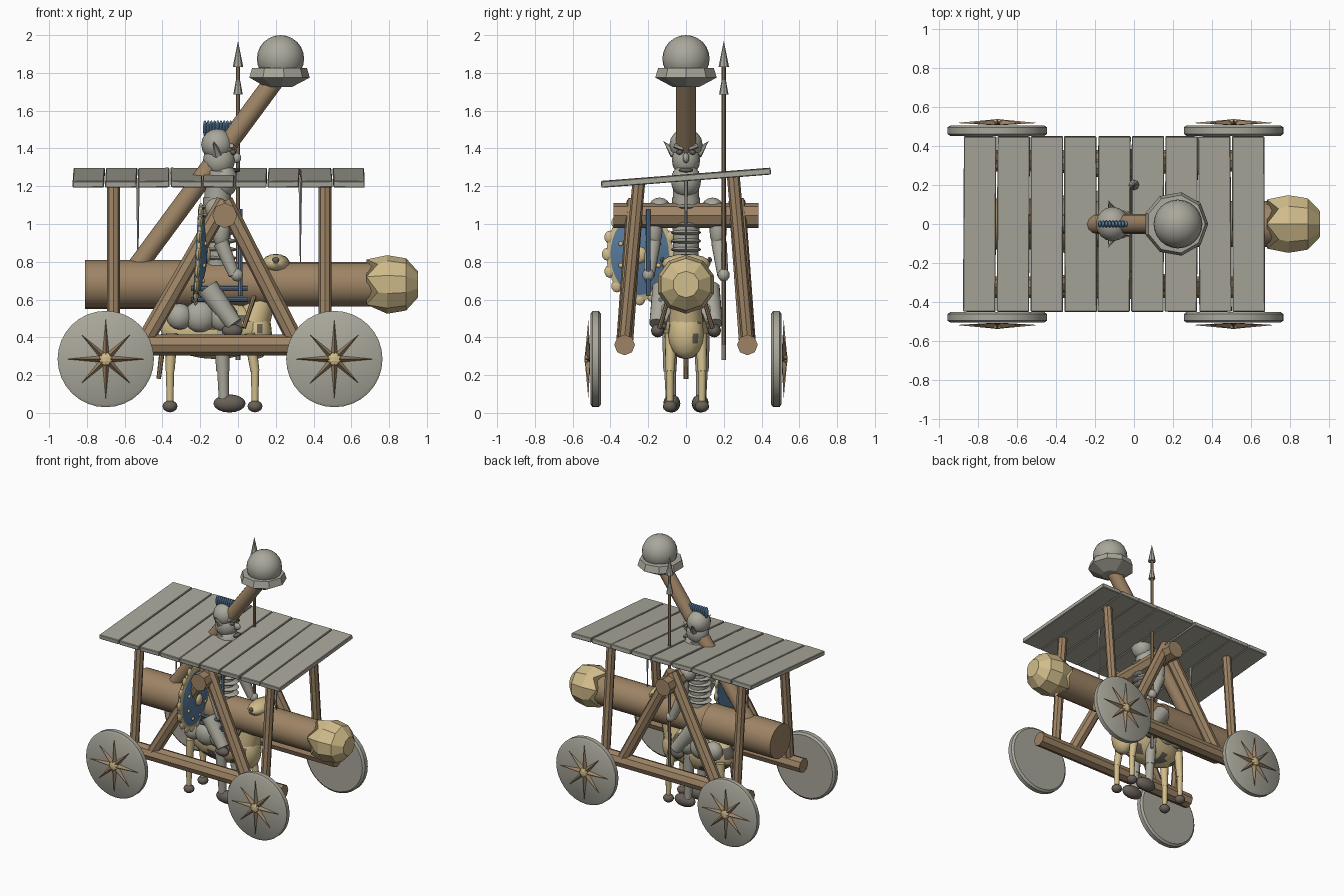
import bpy, bmesh, math, random
from mathutils import Vector, Matrix

random.seed(4)
cube = bpy.data.objects.get("Cube")
if cube:
    bpy.data.objects.remove(cube, do_unlink=True)


def material(name, *rgb):
    mat = bpy.data.materials.new(name)
    mat.use_nodes = True
    mat.diffuse_color = (*rgb, 1)
    mat.node_tree.nodes["Principled BSDF"].inputs["Base Color"].default_value = (*rgb, 1)
    return mat


GREY = material("stone grey", .40, .39, .33)
WOOD = material("brown wood", .34, .23, .13)
TAN = material("pale tan", .64, .51, .26)
BLUE = material("steel blue", .10, .20, .34)
DARK = material("dark leather", .14, .12, .10)


def finish(name, bm, *mats, angle=35):
    mesh = bpy.data.meshes.new(name)
    bmesh.ops.recalc_face_normals(bm, faces=bm.faces)
    bm.to_mesh(mesh)
    bm.free()
    obj = bpy.data.objects.new(name, mesh)
    bpy.context.collection.objects.link(obj)
    for mat in mats:
        mesh.materials.append(mat)
    if angle:
        bpy.ops.object.select_all(action='DESELECT')
        bpy.context.view_layer.objects.active = obj
        obj.select_set(True)
        bpy.ops.object.shade_smooth_by_angle(angle=math.radians(angle))
    return obj


def rod(name, start, end, radius, mat, tip=None, sides=12, angle=35):
    """Round or faceted bar between two points, optionally tapered."""
    start, end = Vector(start), Vector(end)
    axis = end - start
    place = Matrix.Translation((start + end) / 2) @ axis.to_track_quat('Z', 'Y').to_matrix().to_4x4()
    bm = bmesh.new()
    bmesh.ops.create_cone(bm, cap_ends=True, segments=sides, radius1=radius,
                          radius2=radius if tip is None else tip, depth=axis.length, matrix=place)
    return finish(name, bm, mat, angle=angle)


def ball(name, centre, size, *mats, segments=16, angle=50):
    bm = bmesh.new()
    bmesh.ops.create_uvsphere(bm, u_segments=segments, v_segments=max(segments // 2, 5), radius=1,
                              matrix=Matrix.Translation(centre) @ Matrix.Diagonal((*size, 1)))
    return finish(name, bm, *mats, angle=angle)


def lathe(name, profile, place, mats, sides=16, angle=35, jag=0):
    """Spin (radius, height) pairs about local z; jag zigzags the first ring."""
    bm = bmesh.new()
    rings = []
    for level, (r, h) in enumerate(profile):
        ring = []
        for i in range(sides):
            a = math.tau * i / sides
            shift = jag * (-1) ** i if level == 0 else 0
            ring.append(bm.verts.new(place @ Vector((r * math.cos(a), r * math.sin(a), h + shift))))
        rings.append(ring)
    for low, high in zip(rings, rings[1:]):
        for i in range(sides):
            j = (i + 1) % sides
            bm.faces.new((low[i], low[j], high[j], high[i]))
    bm.faces.new(rings[0])
    bm.faces.new(rings[-1])
    return finish(name, bm, *mats, angle=angle)


ALONG_X = Matrix.Rotation(math.pi / 2, 4, 'Y')

# Slanted plank roof
PLANK = .172
for i in range(9):
    bm = bmesh.new()
    bmesh.ops.create_cube(bm, size=1, matrix=Matrix.Diagonal((PLANK - .006, .9, .034, 1)))
    bmesh.ops.bevel(bm, geom=bm.edges[:], offset=.004, affect='EDGES')
    plank = finish(f"roof_plank_{i}", bm, GREY, angle=0)
    plank.location = (-.79 + PLANK * i, 0, 1.245)
    plank.rotation_euler = (.078, random.uniform(-.02, .02), random.uniform(-.008, .008))

# Timber frame, mirrored to both sides
for side, s in (("front", -1), ("back", 1)):
    rod(f"{side}_base_beam", (-.78, s * .325, .36), (.62, s * .325, .36), .055, WOOD, sides=8)
    for end, x in (("rear", -.66), ("fore", .46)):
        rod(f"{side}_{end}_roof_post", (x, s * .33, .34), (x, s * .25, 1.24 + s * .02), .034, WOOD, sides=8)
    for end, x in (("rear", -.5), ("fore", .31)):
        rod(f"{side}_{end}_brace", (x, s * .325, .37), (-.07, s * .27, 1.12), .045, WOOD, sides=8)
rod("pivot_beam", (-.07, -.385, 1.045), (-.07, .385, 1.045), .066, WOOD, sides=8)

# Wheels with star hubs
for x in (-.7, .51):
    for s in (-1, 1):
        outward = Matrix.Translation((x, s * .45, .285)) @ Matrix.Rotation(-s * math.pi / 2, 4, 'X')
        lathe("wheel", [(.24, 0), (.255, .012), (.255, .045), (.24, .055)], outward, [GREY], sides=32)
        bm = bmesh.new()
        hub = bm.verts.new(outward @ Vector((0, 0, .087)))
        points = []
        for i in range(16):
            r = .042 if i % 2 else (.21 if i % 4 == 0 else .185)
            a = math.tau * i / 16
            points.append(bm.verts.new(outward @ Vector((r * math.cos(a), r * math.sin(a), .057 if i % 2 else .067))))
        for i in range(16):
            bm.faces.new((points[i], points[(i + 1) % 16], hub))
        bm.faces.new(points)
        finish("wheel_star", bm, WOOD, angle=0)
        ball("wheel_hub", (x, s * .525, .285), (.036, .014, .036), TAN, segments=8, angle=0)

# Battering ram with a jagged metal head, hung from the roof
rod("ram_log", (-.5, 0, .68), (.75, 0, .68), .118, WOOD, sides=20)
rod("ram_rear", (-.81, 0, .68), (-.22, 0, .68), .13, WOOD, sides=20)
lathe("ram_head", [(.132, .71), (.155, .79), (.138, .89), (.07, .952)],
      Matrix.Translation((0, 0, .68)) @ ALONG_X, [TAN], sides=10, angle=0, jag=.03)
for x in (-.53, .33):
    rod("hanging_spike", (x, 0, 1.24), (x, 0, .8), .011, GREY, tip=.003, sides=6)

# Throwing arm, bowl and stone
rod("throwing_arm", (-.56, 0, .74), (.2, 0, 1.77), .052, WOOD, sides=12)
lathe("arm_bowl", [(.07, 1.725), (.165, 1.775), (.15, 1.825), (.1, 1.828)],
      Matrix.Translation((.215, 0, 0)), [GREY], sides=9, angle=0)
ball("throwing_stone", (.225, 0, 1.875), (.125, .125, .125), GREY, segments=24)

# Mount: patched body, neck, head, legs
body = ball("mount_body", (-.12, 0, .44), (.29, .12, .155), TAN, DARK, segments=24)
for face in body.data.polygons:
    c = face.center
    if math.sin(c.x * 31 + 1) + math.sin(c.y * 37) + math.sin(c.z * 41) > 1.3:
        face.material_index = 1
chest = ball("mount_chest", (.1, 0, .42), (.08, .095, .135), TAN, DARK)
for face in chest.data.polygons:
    if random.random() > .88:
        face.material_index = 1
rod("mount_neck", (.08, 0, .48), (.18, 0, .78), .09, TAN, tip=.06)
ball("mount_head", (.2, 0, .79), (.075, .13, .052), TAN)
rod("mount_tail", (-.39, 0, .42), (-.42, 0, .18), .016, WOOD, tip=.012, sides=8)
for s in (-1, 1):
    ball("mount_eye", (.2, s * .125, .81), (.018, .012, .016), DARK, segments=8)
    rod("mount_horn", (.12, s * .06, .72), (.03, s * .14, .45), .012, WOOD, sides=8)
    for x, lean in ((-.36, .01), (.09, -.03)):
        rod("mount_upper_leg", (x + lean, s * .08, .42), (x, s * .085, .22), .032, TAN, tip=.024)
        rod("mount_shin", (x, s * .085, .23), (x, s * .085, .06), .022, TAN, tip=.018)
        ball("mount_hoof", (x, s * .085, .035), (.04, .038, .032), DARK, segments=12)

# Rider: ribbed torso, limbs
rod("rider_torso", (-.11, 0, .78), (-.11, 0, 1.14), .065, GREY, tip=.075)
for i in range(7):
    ball("torso_rib", (-.105, 0, .82 + i * .045), (.1, .08, .017), GREY)
for z in (.6, .66):
    rod("saddle_strap", (-.25, -.135, z), (.05, -.135, z), .012, BLUE, sides=8)
for s in (-1, 1):
    ball("rider_shoulder", (-.11, s * .14, 1.08), (.065, .06, .06), GREY)
    ball("rider_upper_arm", (-.09, s * .17, .97), (.048, .046, .1), GREY)
    rod("rider_forearm", (-.09, s * .175, .9), (-.02, s * .195, .73), .042, GREY, tip=.03)
    ball("rider_hand", (-.005, s * .2, .73), (.035, .032, .035), GREY, segments=10)
    for x, size in ((-.31, .07), (-.2, .085), (-.08, .08)):
        ball("thigh_armour", (x, s * .105, .51), (size, .06, size), GREY)
    rod("rider_thigh", (-.16, s * .12, .66), (-.02, s * .15, .47), .06, GREY, tip=.045)
    ball("rider_knee_boot", (-.03, s * .15, .435), (.055, .035, .035), DARK)
    rod("standing_leg", (-.09, s * .085, .46), (-.08, s * .085, .22), .042, GREY, tip=.035)
    rod("standing_shin", (-.08, s * .085, .24), (-.075, s * .08, .07), .032, GREY, tip=.028)
    ball("standing_foot", (-.045, s * .075, .05), (.085, .045, .048), DARK)

# Rider head, helmet with comb, pointed ears
rod("rider_neck", (-.11, 0, 1.12), (-.1, 0, 1.28), .07, GREY)
ball("rider_beard", (-.075, 0, 1.23), (.075, .08, .09), GREY)
ball("rider_face", (-.1, 0, 1.34), (.085, .075, .09), GREY)
ball("helmet", (-.11, 0, 1.42), (.085, .088, .085), GREY)
ball("rider_nose", (-.01, 0, 1.35), (.03, .018, .028), GREY, segments=10)
ball("rider_mouth", (-.008, 0, 1.285), (.02, .04, .012), DARK, segments=8)
for s in (-1, 1):
    rod("rider_ear", (-.11, s * .06, 1.37), (-.13, s * .12, 1.44), .028, GREY, tip=0, sides=6)
    ball("rider_eye", (-.026, s * .034, 1.38), (.016, .018, .014), DARK, segments=8)
    rod("brow", (-.018, s * .012, 1.398), (-.035, s * .06, 1.415), .013, GREY, sides=6)
for i in range(9):
    ball("helmet_comb", (-.175 + i * .017, 0, 1.505), (.011, .02, .045), BLUE, segments=8)

# Spear in the rider's hand
rod("spear_shaft", (0, .2, .29), (0, .2, 1.86), .011, WOOD, sides=8)
rod("spear_point", (0, .2, 1.83), (0, .2, 1.97), .028, GREY, tip=0, sides=8)
rod("spear_collar", (0, .2, 1.685), (0, .2, 1.78), .025, GREY, tip=.008, sides=8)
rod("spear_butt", (0, .2, .36), (0, .2, .28), .012, GREY, sides=8)

# Domed oval shield with scalloped rim and studs
lean = Matrix.Translation((-.215, -.245, .84)) @ Matrix.Rotation(.06, 4, 'Y') @ Matrix.Diagonal((1, .72, 1, 1)) @ ALONG_X
shield = lathe("shield", [(.24, -.01), (.245, 0), (.245, .012), (.215, .018), (.16, .035), (.08, .05), (.02, .054)],
               lean, [BLUE, TAN], sides=32)
for face in shield.data.polygons:
    if 32 <= face.index < 96:
        face.material_index = 1
for i in range(16):
    a = math.tau * i / 16
    across, up = math.cos(a), math.sin(a)
    spot = lean @ Vector((up * .237, across * .237, .005))
    ball("shield_scallop", spot, (.014, .03, .035), TAN, segments=8)
    if i % 2:
        ball("shield_stud", lean @ Vector((up * .15, across * .15, .037)), (.012, .013, .013), TAN, segments=8)
ball("shield_boss", lean @ Vector((0, 0, .052)), (.02, .04, .045), TAN, segments=10)
rod("blue_baton", (.012, -.2, .62), (.012, -.2, 1.08), .012, BLUE, sides=8)
